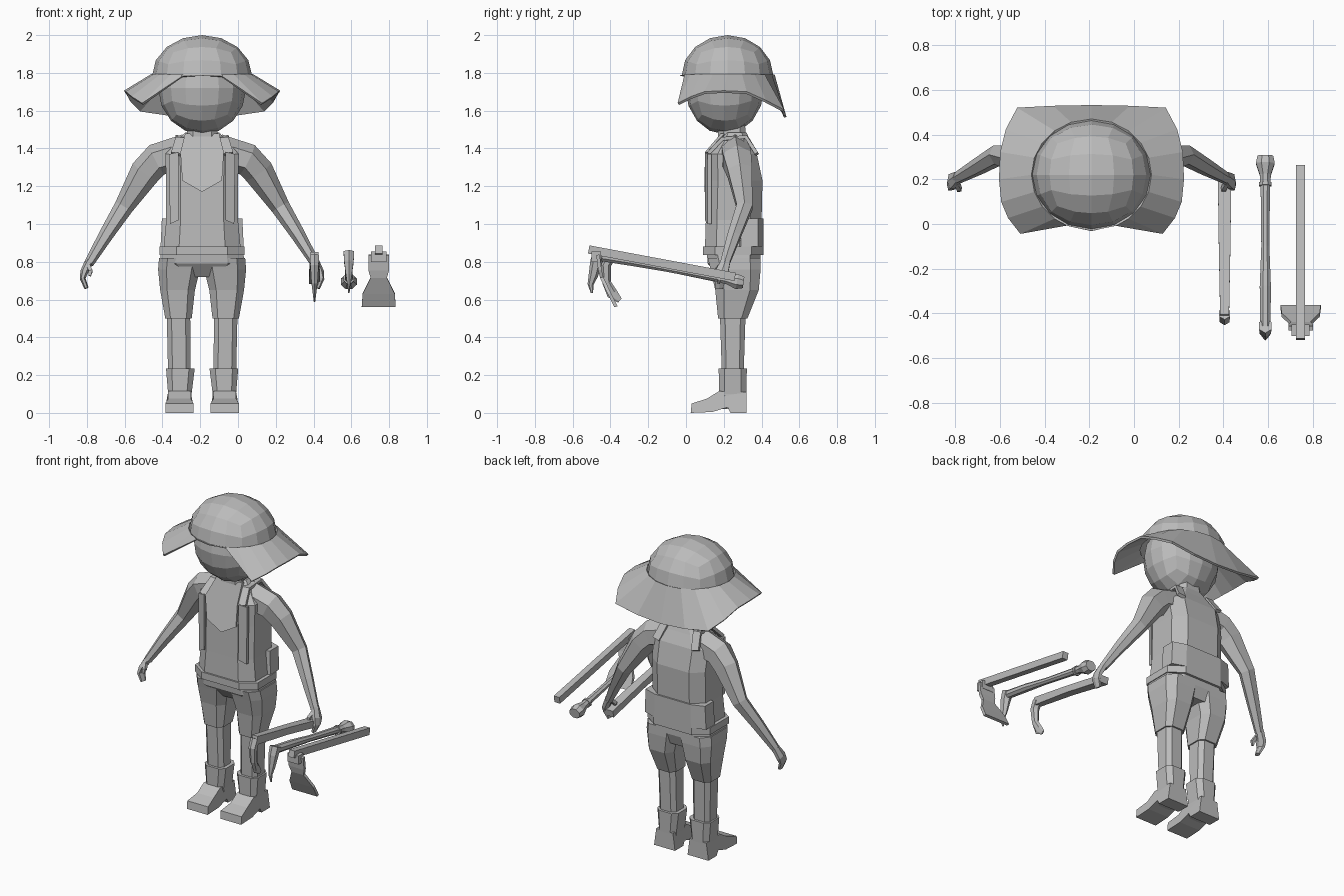
import bpy, bmesh, math
from mathutils import Vector

CX = -0.19                      # body symmetry plane
grey = bpy.data.materials.new("plain grey")
grey.diffuse_color = (0.5, 0.5, 0.5, 1)


def finish(name, bm, thick=0):
    bmesh.ops.recalc_face_normals(bm, faces=bm.faces[:])
    me = bpy.data.meshes.new(name)
    bm.to_mesh(me)
    bm.free()
    ob = bpy.data.objects.new(name, me)
    bpy.context.collection.objects.link(ob)
    me.materials.append(grey)
    if thick:
        m = ob.modifiers.new("thickness", 'SOLIDIFY')
        m.thickness = thick
        m.offset = 0
    return ob


def skin(name, rings, closed=True, caps=True, thick=0):
    """Bridge rings of equal point count."""
    bm = bmesh.new()
    vs = [[bm.verts.new(p) for p in r] for r in rings]
    n = len(vs[0])
    for a, b in zip(vs, vs[1:]):
        for i in range(n if closed else n - 1):
            j = (i + 1) % n
            bm.faces.new((a[i], a[j], b[j], b[i]))
    if caps:
        bm.faces.new(vs[0])
        bm.faces.new(vs[-1])
    return finish(name, bm, thick)


def loft(name, rows):
    """Chamfered-box sections: (x, half width, y front, y back, z)."""
    rings = []
    for x, hx, y0, y1, z in rows:
        cy, hy = (y0 + y1) / 2, (y1 - y0) / 2
        k = 0.6
        pts = [(1, -k), (1, k), (k, 1), (-k, 1), (-1, k), (-1, -k), (-k, -1), (k, -1)]
        rings.append([(x + a * hx, cy + b * hy, z) for a, b in pts])
    return skin(name, rings)


def tube(name, rows, ref=(1, 0, 0), sides=6):
    """Sweep along points: (x, y, z, half size along ref, half size across)."""
    pts = [Vector(r[:3]) for r in rows]
    rings = []
    for i, r in enumerate(rows):
        t = (pts[min(i + 1, len(pts) - 1)] - pts[max(i - 1, 0)]).normalized()
        a = Vector(ref)
        a = (a - t * a.dot(t)).normalized()
        b = t.cross(a)
        off = math.pi / sides
        c = 1 / math.cos(off)
        rings.append([pts[i] + c * (a * r[3] * math.cos(q) + b * r[4] * math.sin(q))
                      for q in (off + k * math.tau / sides for k in range(sides))])
    return skin(name, rings)


def extrude(name, poly, vec):
    return skin(name, [poly, [tuple(Vector(p) + Vector(vec)) for p in poly]])


def box(name, x0, x1, y0, y1, z0, z1):
    return extrude(name, [(x0, y0, z0), (x1, y0, z0), (x1, y1, z0), (x0, y1, z0)],
                   (0, 0, z1 - z0))


def quad_sphere(name, c, r, upper_only=False):
    bm = bmesh.new()
    bmesh.ops.create_cube(bm, size=2)
    bmesh.ops.subdivide_edges(bm, edges=bm.edges[:], cuts=3, use_grid_fill=True)
    for v in bm.verts:
        v.co = Vector([math.tan(q * math.pi / 4) for q in v.co]).normalized()
    if upper_only:
        bmesh.ops.delete(bm, geom=[v for v in bm.verts if v.co.z < -0.01], context='VERTS')
    for v in bm.verts:
        v.co = Vector([c[i] + v.co[i] * r[i] for i in range(3)])
    return finish(name, bm)


# head, neck and hat crown
quad_sphere("head", (CX, 0.205, 1.72), (0.233, 0.208, 0.245))
loft("neck", [(CX, 0.085, 0.17, 0.32, 1.43), (CX, 0.075, 0.17, 0.31, 1.56)])
quad_sphere("hat_crown", (CX, 0.22, 1.785), (0.265, 0.243, 0.215), True)

# drooping hat brim: inner edge follows the crown, outer edge swoops
half = [(0, -0.025, 1.785), (0.105, 0.0, 1.78), (0.315, -0.04, 1.635), (0.37, 0.03, 1.67),
        (0.4, 0.1, 1.695), (0.41, 0.2, 1.70), (0.405, 0.32, 1.695), (0.38, 0.42, 1.65),
        (0.33, 0.515, 1.6), (0.17, 0.522, 1.575), (0, 0.525, 1.565)]
angles = [0, 24, 38, 55, 72, 90, 108, 125, 142, 160, 180]
outer, inner = [], []
for s in (1, -1):
    for p, a in list(zip(half, angles))[::s]:
        if s < 0 and a in (0, 180):
            continue
        q = math.radians(a)
        outer.append((CX + s * p[0], p[1], p[2]))
        inner.append((CX + s * 0.265 * math.sin(q), 0.22 - 0.243 * math.cos(q), 1.788))
skin("hat_brim", [inner, outer], caps=False, thick=0.014)

# torso, belt and hips
loft("torso", [(CX, 0.205, 0.1, 0.4, 0.86), (CX, 0.19, 0.105, 0.4, 1.02),
               (CX, 0.19, 0.11, 0.405, 1.23), (CX, 0.195, 0.115, 0.375, 1.37),
               (CX, 0.13, 0.17, 0.34, 1.44), (CX, 0.09, 0.2, 0.32, 1.485)])
loft("belt", [(CX, 0.225, 0.09, 0.41, 0.835), (CX, 0.225, 0.09, 0.41, 0.88)])
loft("hips", [(CX, 0.218, 0.11, 0.395, 0.85), (CX, 0.225, 0.115, 0.395, 0.79),
              (CX, 0.15, 0.17, 0.37, 0.72)])
loft("back_pouch", [(CX, 0.22, 0.26, 0.41, 0.88), (CX, 0.213, 0.265, 0.41, 1.03)])

# bib scarf hanging from the collar
bib = [(-0.09, 0.185, 1.48), (0.09, 0.185, 1.48), (0.115, 0.1, 1.38),
       (0.105, 0.1, 1.23), (0, 0.098, 1.17), (-0.105, 0.1, 1.23), (-0.115, 0.1, 1.38)]
extrude("scarf", [(CX + x, y, z) for x, y, z in bib], (0, 0.02, 0))

for s, side in ((-1, "left"), (1, "right")):
    def X(o):
        return CX + s * o

    # open waistcoat edge and strap over the shoulder
    front = [(0.125, 0.1, 1.02), (0.17, 0.115, 1.0), (0.175, 0.115, 1.37), (0.125, 0.1, 1.38)]
    extrude("vest_front_" + side, [(X(x), y, z) for x, y, z in front], (0, 0.02, 0))
    tube("vest_strap_" + side, [(X(0.14), 0.115, 1.37, 0.025, 0.01),
                                (X(0.115), 0.19, 1.45, 0.025, 0.01),
                                (X(0.115), 0.32, 1.46, 0.025, 0.01),
                                (X(0.14), 0.375, 1.37, 0.025, 0.01)], sides=4)
    # arm from shoulder to wrist
    tube("arm_" + side, [(X(0.08), 0.26, 1.385, 0.075, 0.08), (X(0.24), 0.27, 1.34, 0.075, 0.075),
                         (X(0.30), 0.285, 1.275, 0.065, 0.07), (X(0.415), 0.31, 1.09, 0.042, 0.044),
                         (X(0.51), 0.255, 0.94, 0.034, 0.033),
                         (X(0.60), 0.205, 0.79, 0.024, 0.022)], ref=(0, 1, 0))
    # hand with fingers and thumb
    tube("hand_" + side, [(X(0.598), 0.21, 0.80, 0.024, 0.02), (X(0.625), 0.19, 0.745, 0.034, 0.018),
                          (X(0.632), 0.18, 0.71, 0.03, 0.013), (X(0.612), 0.175, 0.66, 0.02, 0.01)],
         ref=(0, 1, 0))
    tube("thumb_" + side, [(X(0.60), 0.18, 0.775, 0.012, 0.01), (X(0.59), 0.155, 0.75, 0.01, 0.01),
                           (X(0.595), 0.15, 0.725, 0.006, 0.006)], ref=(0, 1, 0), sides=4)
    # trouser leg, shin and boot
    loft("trouser_" + side, [(X(0.115), 0.113, 0.115, 0.395, 0.82), (X(0.122), 0.111, 0.13, 0.395, 0.76),
                             (X(0.13), 0.092, 0.155, 0.385, 0.65), (X(0.125), 0.07, 0.17, 0.325, 0.5)])
    loft("shin_" + side, [(X(0.125), 0.062, 0.18, 0.315, 0.51), (X(0.12), 0.06, 0.19, 0.305, 0.2)])
    loft("boot_shaft_" + side, [(X(0.115), 0.076, 0.173, 0.322, 0.235), (X(0.118), 0.062, 0.175, 0.32, 0.1),
                                (X(0.118), 0.065, 0.19, 0.32, 0.02)])
    foot = [(0.32, 0), (0.235, 0), (0.22, 0.03), (0.14, 0.005), (0.025, 0), (0.03, 0.05),
            (0.11, 0.075), (0.175, 0.115), (0.32, 0.11)]
    bt = extrude("boot_foot_" + side, [(X(0.045), y, z) for y, z in foot], (s * 0.15, 0, 0))
    for v in bt.data.vertices:      # narrow the instep
        if v.co.z > 0.07:
            v.co.x = X(0.12) + (v.co.x - X(0.12)) * 0.8

# held sickle: flat handle and drooping blade
tube("sickle_handle", [(0.405, 0.21, 0.705, 0.03, 0.022), (0.405, -0.1, 0.77, 0.026, 0.022),
                       (0.405, -0.41, 0.825, 0.02, 0.026)], sides=4)
tube("sickle_blade", [(0.405, -0.40, 0.83, 0.024, 0.026), (0.405, -0.425, 0.78, 0.022, 0.024),
                      (0.405, -0.42, 0.69, 0.016, 0.02), (0.405, -0.39, 0.63, 0.008, 0.026),
                      (0.405, -0.35, 0.595, 0.004, 0.012)])

# pick with a round knob at the rear end
tube("pick_handle", [(0.587, 0.305, 0.69, 0.035, 0.03), (0.587, 0.27, 0.695, 0.042, 0.04),
                     (0.587, 0.22, 0.705, 0.025, 0.025), (0.587, 0.17, 0.715, 0.021, 0.021),
                     (0.587, -0.1, 0.765, 0.018, 0.018), (0.587, -0.28, 0.8, 0.025, 0.023),
                     (0.587, -0.46, 0.83, 0.023, 0.025)], sides=8)
tube("pick_collar", [(0.587, 0.185, 0.71, 0.028, 0.028), (0.587, 0.17, 0.713, 0.028, 0.028)], sides=8)
tube("pick_spike", [(0.587, -0.455, 0.85, 0.028, 0.03), (0.587, -0.475, 0.8, 0.025, 0.028),
                    (0.587, -0.49, 0.73, 0.016, 0.022), (0.587, -0.505, 0.68, 0.008, 0.014),
                    (0.587, -0.498, 0.635, 0.004, 0.005)])

# hoe: square handle, socket and flared blade
tube("hoe_handle", [(0.745, 0.26, 0.72, 0.02, 0.022), (0.745, -0.515, 0.865, 0.02, 0.022)], sides=4)
box("hoe_socket", 0.705, 0.785, -0.5, -0.45, 0.8, 0.855)
blade = [(0.055, -0.475, 0.835), (0.055, -0.465, 0.755), (0.043, -0.455, 0.715),
         (0.085, -0.415, 0.63), (0.09, -0.38, 0.56)]
skin("hoe_blade", [[(0.745 - w, y, z), (0.745 + w, y, z), (0.745 + w, y + 0.018, z + 0.004),
                    (0.745 - w, y + 0.018, z + 0.004)] for w, y, z in blade])
